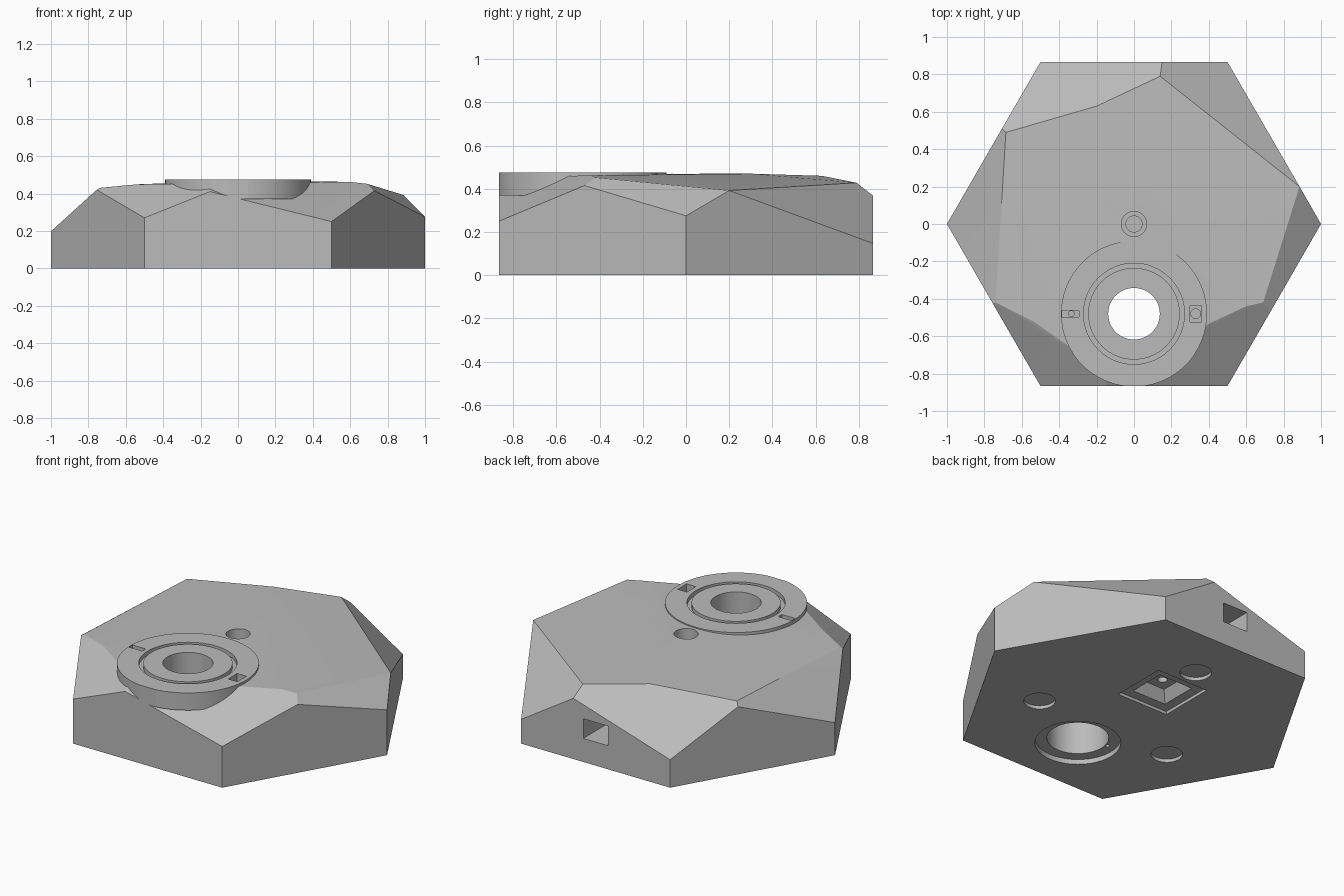
import bpy, bmesh, math
from mathutils import Vector

if "Cube" in bpy.data.objects:
    bpy.data.objects.remove(bpy.data.objects["Cube"])

grey = bpy.data.materials.new("warm_grey")
grey.diffuse_color = (0.5, 0.5, 0.5, 1)
grey.use_nodes = True
grey.node_tree.nodes["Principled BSDF"].inputs["Base Color"].default_value = grey.diffuse_color


def to_object(name, bm):
    bmesh.ops.recalc_face_normals(bm, faces=bm.faces)
    mesh = bpy.data.meshes.new(name)
    bm.to_mesh(mesh)
    bm.free()
    mesh.materials.append(grey)
    ob = bpy.data.objects.new(name, mesh)
    bpy.context.collection.objects.link(ob)
    return ob


def disc(name, x, y, r, z0, z1, sides=64, r_top=None, turn=0.0):
    """Upright cylinder or tapered prism between two heights."""
    bm = bmesh.new()
    bmesh.ops.create_cone(bm, cap_ends=True, segments=sides, radius1=r,
                          radius2=r if r_top is None else r_top, depth=z1 - z0)
    for v in bm.verts:
        c, s = math.cos(turn), math.sin(turn)
        v.co = Vector((v.co.x * c - v.co.y * s + x, v.co.x * s + v.co.y * c + y,
                       v.co.z + (z0 + z1) / 2))
    return to_object(name, bm)


def block(name, x0, x1, y0, y1, z0, z1):
    bm = bmesh.new()
    bmesh.ops.create_cube(bm, size=1)
    for v in bm.verts:
        v.co = Vector(((x0 + x1) / 2 + v.co.x * (x1 - x0),
                       (y0 + y1) / 2 + v.co.y * (y1 - y0),
                       (z0 + z1) / 2 + v.co.z * (z1 - z0)))
    return to_object(name, bm)


def combine(target, tool, operation):
    mod = target.modifiers.new("combine", 'BOOLEAN')
    mod.operation, mod.solver, mod.object = operation, 'EXACT', tool
    bpy.context.view_layer.objects.active = target
    bpy.ops.object.modifier_apply(modifier=mod.name)
    bpy.data.objects.remove(tool)


H = math.sqrt(3) / 2
RX, RY = 0.0, -0.48          # centre of the ring

# Faceted hexagonal body: hull of footprint, wall tops and crown
footprint = [(math.cos(math.radians(a)), math.sin(math.radians(a)), 0)
             for a in range(0, 360, 60)]
wall_tops = [(1, 0, .275), (.885, .2, .392), (.5, H, .147), (.15, H, .368),
             (-.5, H, .17), (-.706, .51, .41), (-1, 0, .198),
             (-.755, -.425, .42), (-.5, -H, .27), (-.15, -H, .41),
             (.5, -H, .25), (.729, -.47, .415)]
crown = [(.69, -.42, .452), (.6, -.44, .462), (-.15, -.79, .453),
         (-.54, -.52, .449), (-.74, -.42, .43), (-.685, .49, .432),
         (-.2, .63, .46), (.14, .79, .428), (0, -.05, .47), (0, .3, .47)]
bm = bmesh.new()
for p in footprint + wall_tops + crown:
    bm.verts.new(p)
hull = bmesh.ops.convex_hull(bm, input=bm.verts)
bmesh.ops.delete(bm, geom=[v for v in bm.verts if not v.link_faces], context='VERTS')
bmesh.ops.dissolve_limit(bm, angle_limit=math.radians(1.5),
                         verts=bm.verts, edges=bm.edges)
bmesh.ops.triangulate(bm, faces=[f for f in bm.faces if f.normal.z > .05])
base = to_object("faceted_base", bm)

# Raised ring, trimmed flush with the front wall
bm = bmesh.new()
bmesh.ops.create_cone(bm, cap_ends=True, segments=96, radius1=.39, radius2=.39, depth=.105)
bmesh.ops.translate(bm, verts=bm.verts, vec=(RX, RY, .4225))
cut = bmesh.ops.bisect_plane(bm, geom=bm.verts[:] + bm.edges[:] + bm.faces[:],
                             plane_co=(0, -H, 0), plane_no=(0, -1, 0), clear_outer=True)
bmesh.ops.holes_fill(bm, edges=[e for e in bm.edges if e.is_boundary])
combine(base, to_object("mounting_ring", bm), 'UNION')

# Circular groove in the ring
groove = disc("groove", RX, RY, .27, .45, .6)
combine(groove, disc("groove_core", RX, RY, .245, .4, .7), 'DIFFERENCE')

R2 = math.sqrt(2)
cutters = [
    groove,
    # Main bore and its stepped underside
    disc("bore", RX, RY, .138, -.1, .6),
    disc("lower_bore", RX, RY, .17, -.1, .3),
    disc("underside_counterbore", RX, RY, .236, -.1, .03),
    disc("pin_hole", -.18, -.44, .012, -.1, .06, 16),
    # Slots in the ring with screw holes
    block("left_slot", -.385, -.295, RY - .017, RY + .017, .435, .6),
    block("right_slot", .3, .362, RY - .043, RY + .043, .425, .6),
    disc("left_screw_hole", -.335, RY, .015, .38, .6, 24),
    disc("right_screw_hole", .33, RY, .026, .36, .6, 24),
    # Cable passage from the back wall up to the centre
    block("cable_tunnel", -.083, .083, -.07, 1, .143, .262),
    disc("cable_hole", 0, 0, .043, .2, .6, 48),
    disc("cable_counterbore", 0, 0, .067, .34, .6, 48),
    # Square stepped recess underneath
    block("cover_ledge", -.172, .172, .071, .415, -.1, .018),
    disc("tapered_pocket", 0, .243, .125 * R2, .0, .08, 4, .075 * R2, math.pi / 4),
    disc("pocket_hole", 0, .243, .027, .05, .2, 24),
]
# Shallow foot recesses underneath
for a in (90, 210, 330):
    t = math.radians(a)
    cutters.append(disc("foot_recess", .527 * math.cos(t), .527 * math.sin(t), .087, -.1, .02))
for c in cutters:
    combine(base, c, 'DIFFERENCE')

# Smooth round walls, crisp facets
bpy.ops.object.select_all(action='DESELECT')
base.select_set(True)
bpy.context.view_layer.objects.active = base
bpy.ops.object.shade_smooth_by_angle(angle=math.radians(9))
